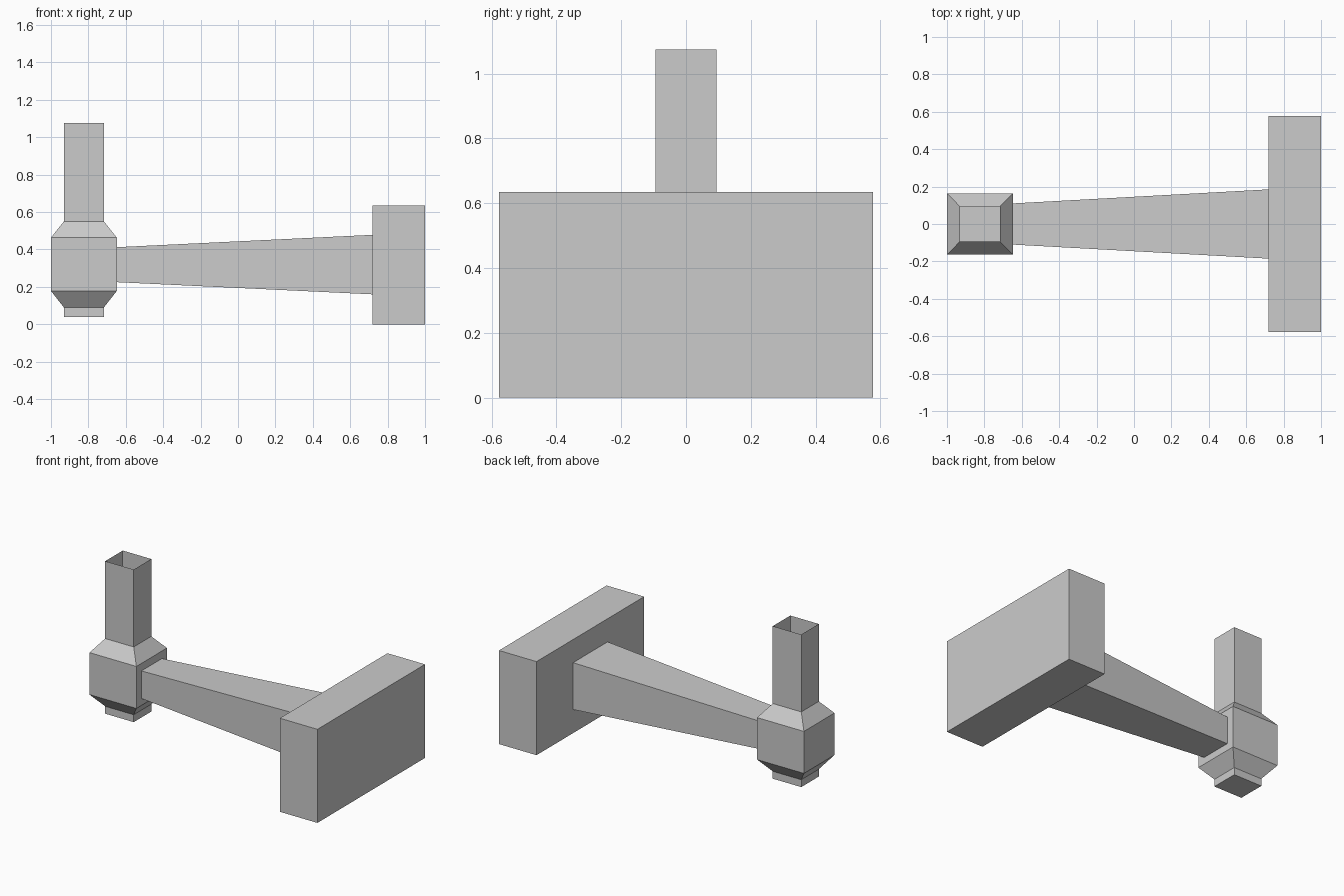
import bpy
import bmesh

cube = bpy.data.objects.get("Cube")
if cube:
    bpy.data.objects.remove(cube, do_unlink=True)

grey = bpy.data.materials.new("plain grey")
grey.use_nodes = True
colour = (0.6, 0.6, 0.6, 1)
grey.diffuse_color = colour
grey.node_tree.nodes["Principled BSDF"].inputs["Base Color"].default_value = colour


def loft(name, rings, cap_end=True):
    """Join four-cornered rings into a shell; the first ring is always capped."""
    bm = bmesh.new()
    loops = [[bm.verts.new(p) for p in ring] for ring in rings]
    for a, b in zip(loops, loops[1:]):
        for i in range(4):
            j = (i + 1) % 4
            bm.faces.new((a[i], a[j], b[j], b[i]))
    bm.faces.new(loops[0][::-1])
    if cap_end:
        bm.faces.new(loops[-1])
    mesh = bpy.data.meshes.new(name)
    bm.to_mesh(mesh)
    bm.free()
    mesh.materials.append(grey)
    obj = bpy.data.objects.new(name, mesh)
    bpy.context.collection.objects.link(obj)
    return obj


def flat_ring(cx, hx, hy, z):
    return [(cx - hx, -hy, z), (cx + hx, -hy, z), (cx + hx, hy, z), (cx - hx, hy, z)]


def upright_ring(x, hy, low, high):
    return [(x, -hy, low), (x, hy, low), (x, hy, high), (x, -hy, high)]


# Hollow post with a wide bevelled collar, open at the top
thin, wide = (0.107, 0.094), (0.176, 0.164)
profile = [(thin, 0.04), (thin, 0.09), (wide, 0.178), (wide, 0.463),
           (thin, 0.55), (thin, 1.075)]
loft("collared_post", [flat_ring(-0.824, *size, z) for size, z in profile], cap_end=False)

# Tapered arm from the collar to the wall block
loft("tapered_arm", [upright_ring(-0.648, 0.11, 0.225, 0.412),
                     upright_ring(0.72, 0.185, 0.16, 0.478)])

# Mounting block
loft("mounting_block", [upright_ring(0.718, 0.577, 0, 0.635),
                        upright_ring(1.0, 0.577, 0, 0.635)])
